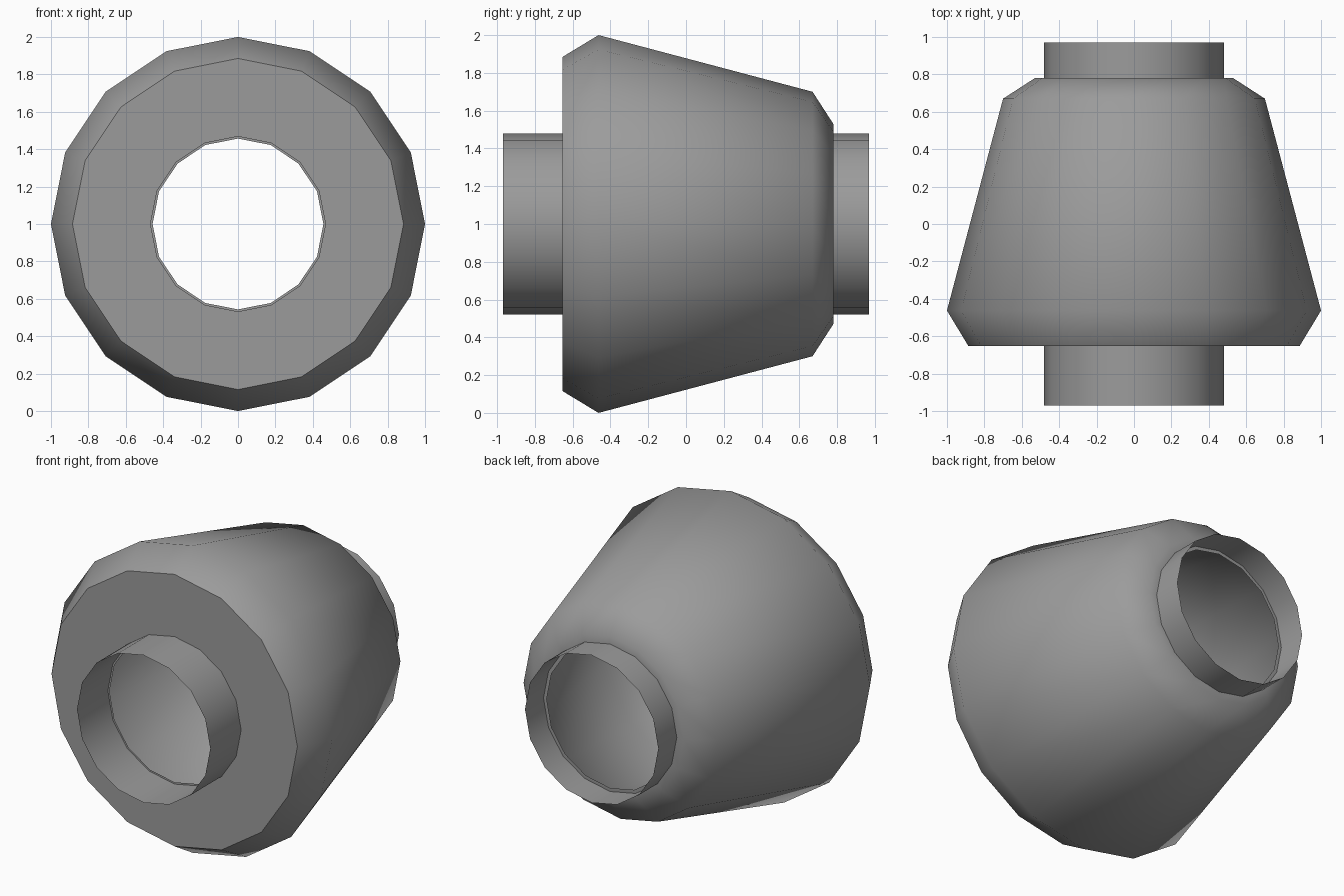
import bpy, bmesh
from math import radians, pi, sin, cos

if "Cube" in bpy.data.objects:
    bpy.data.objects.remove(bpy.data.objects["Cube"])

SIDES = 16

# Dark grey finish shared by all parts
grey = bpy.data.materials.new("dark_grey")
grey.diffuse_color = (0.33, 0.33, 0.33, 1)
grey.use_nodes = True
grey.node_tree.nodes["Principled BSDF"].inputs["Base Color"].default_value = grey.diffuse_color


def lathe(name, profile):
    """Revolve (radius, y) points around the horizontal axis at z = 1."""
    bm = bmesh.new()
    rings = []
    for r, y in profile:
        rings.append([bm.verts.new((r * sin(2 * pi * i / SIDES), y,
                                    1 + r * cos(2 * pi * i / SIDES)))
                      for i in range(SIDES)])
    for a, b in zip(rings, rings[1:]):
        for i in range(SIDES):
            j = (i + 1) % SIDES
            bm.faces.new((a[i], a[j], b[j], b[i]))
    bmesh.ops.recalc_face_normals(bm, faces=bm.faces)
    mesh = bpy.data.meshes.new(name)
    bm.to_mesh(mesh)
    bm.free()
    mesh.materials.append(grey)
    obj = bpy.data.objects.new(name, mesh)
    bpy.context.collection.objects.link(obj)
    bpy.ops.object.select_all(action='DESELECT')
    obj.select_set(True)
    bpy.context.view_layer.objects.active = obj
    bpy.ops.object.shade_smooth_by_angle(angle=radians(50))
    return obj


# Hollow tapered housing with chamfered ends
lathe("tapered_body", [(0.468, -0.653), (0.885, -0.653), (1.0, -0.463),
                       (0.70, 0.67), (0.53, 0.78), (0.457, 0.78)])

# Thin open collars at both ends
lathe("front_collar", [(0.48, -0.97), (0.48, -0.653)])
lathe("back_collar", [(0.48, 0.78), (0.48, 0.97)])
